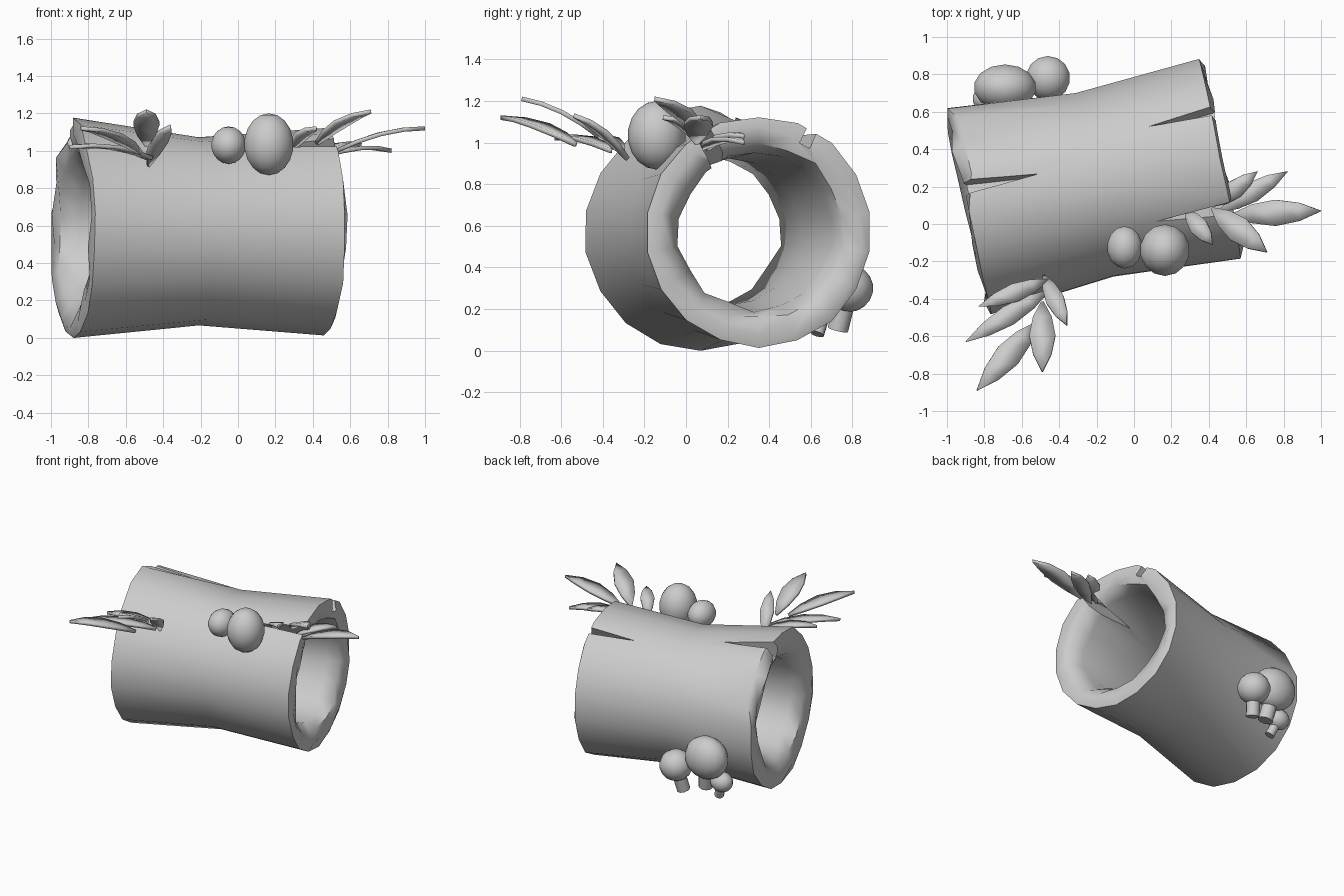
import bpy, bmesh, math, random
from mathutils import Vector, Matrix

random.seed(4)
if "Cube" in bpy.data.objects:
    bpy.data.objects.remove(bpy.data.objects["Cube"])

grey = bpy.data.materials.new("plain_grey")
grey.use_nodes = True
tone = (0.6, 0.6, 0.6, 1)
grey.diffuse_color = tone
grey.node_tree.nodes["Principled BSDF"].inputs["Base Color"].default_value = tone


def make(name, bm, angle=50):
    """Turn a bmesh into a smooth-shaded object."""
    bmesh.ops.recalc_face_normals(bm, faces=bm.faces)
    mesh = bpy.data.meshes.new(name)
    bm.to_mesh(mesh)
    bm.free()
    mesh.materials.append(grey)
    ob = bpy.data.objects.new(name, mesh)
    bpy.context.collection.objects.link(ob)
    smooth(ob, angle)
    return ob


def smooth(ob, angle):
    bpy.ops.object.select_all(action='DESELECT')
    bpy.context.view_layer.objects.active = ob
    ob.select_set(True)
    bpy.ops.object.shade_smooth_by_angle(angle=math.radians(angle))


# Hollow log: closed profile (along the axis, radius) spun around the axis
SIDES, HALF = 18, 0.685
place = Matrix.Translation((-0.21, 0.21, 0.57)) @ Matrix.Rotation(math.radians(11.8), 4, 'Z')
profile = [(-HALF, 0.57), (0, 0.505), (HALF, 0.555), (HALF + 0.015, 0.5), (HALF - 0.01, 0.42),
           (HALF - 0.1, 0.375), (0, 0.35), (0.1 - HALF, 0.365), (0.01 - HALF, 0.42), (-HALF - 0.015, 0.51)]
bm = bmesh.new()
rings = []
for k, (x, r) in enumerate(profile):
    rough = 0.015 if abs(x) > 0.5 and r < 0.54 else 0.004
    ring = []
    for i in range(SIDES):
        degrees = 360 * (i + 0.5) / SIDES
        a = math.radians(degrees)
        rr, xx = (v + random.uniform(-rough, rough) for v in (r, x))
        if k == 0 and 25 < degrees < 75:    # broken-back edge beside the crack
            xx += 0.05
        if k == 0 and 85 < degrees < 115:   # raised lip of the crack
            rr += 0.035
        ring.append(bm.verts.new((xx, rr * math.cos(a), rr * math.sin(a))))
    rings.append(ring)
for k, ring in enumerate(rings):
    following = rings[(k + 1) % len(rings)]
    for i in range(SIDES):
        j = (i + 1) % SIDES
        bm.faces.new((ring[i], ring[j], following[j], following[i]))
bm.transform(place)
log = make("hollow_log", bm)

# Cracks: wedges cut from the ends (end sign, angle round the axis, depth, half width, floor radius)
for end, degrees, depth, half, floor in ((-1, 77, 0.4, 0.045, 0.45), (1, 62, 0.34, 0.03, 0.47),
                                         (1, 120, 0.4, 0.045, 0.25)):
    bm = bmesh.new()
    outline = ((HALF - depth, 0), (HALF + 0.05, -half), (HALF + 0.05, half))
    low, high = ([bm.verts.new((end * x, w, h)) for x, w in outline] for h in (floor, 0.8))
    bm.faces.new(low)
    bm.faces.new(high)
    for i in range(3):
        j = (i + 1) % 3
        bm.faces.new((low[i], low[j], high[j], high[i]))
    bm.transform(place @ Matrix.Rotation(math.radians(degrees - 90), 4, 'X'))
    cutter = make("crack_cutter", bm)
    cutter.hide_render = True
    mod = log.modifiers.new("crack", 'BOOLEAN')
    mod.operation, mod.solver, mod.object = 'DIFFERENCE', 'EXACT', cutter
    bpy.context.view_layer.objects.active = log
    bpy.ops.object.modifier_apply(modifier=mod.name)
    bpy.data.objects.remove(cutter)
smooth(log, 62)


# Mushrooms: rounded cap and a short stem
def mushroom(name, centre, size, foot, stem_r):
    bm = bmesh.new()
    bmesh.ops.create_uvsphere(bm, u_segments=14, v_segments=9, radius=1)
    bm.transform(Matrix.Translation(centre) @ Matrix.Diagonal((*size, 1)))
    make(name + "_cap", bm, 60)
    start, axis = Vector(centre), Vector(foot) - Vector(centre)
    bm = bmesh.new()
    bmesh.ops.create_cone(bm, cap_ends=True, segments=10, radius1=stem_r, radius2=stem_r, depth=axis.length)
    bm.transform(Matrix.Translation(start + axis / 2) @ axis.to_track_quat('Z', 'Y').to_matrix().to_4x4())
    make(name + "_stem", bm, 60)


mushroom("front_large_mushroom", (0.165, -0.14, 1.035), (0.135, 0.14, 0.165), (0.15, -0.05, 0.86), 0.05)
mushroom("front_small_mushroom", (-0.05, -0.125, 1.03), (0.095, 0.115, 0.1), (-0.05, 0.0, 0.92), 0.04)
mushroom("back_large_mushroom", (-0.69, 0.73, 0.4), (0.17, 0.125, 0.16), (-0.65, 0.68, 0.15), 0.055)
mushroom("back_medium_mushroom", (-0.46, 0.78, 0.3), (0.12, 0.12, 0.115), (-0.49, 0.73, 0.1), 0.05)
mushroom("back_small_mushroom", (-0.78, 0.67, 0.21), (0.085, 0.075, 0.075), (-0.73, 0.63, 0.08), 0.035)


# Leaves: thin arched blades from base to tip
def leaf(name, base, tip, width):
    base, tip = Vector(base), Vector(tip)
    side = (tip - base).cross(Vector((0, 0, 1))).normalized()
    bm = bmesh.new()
    previous = None
    for t, w in ((0, 0.1), (0.22, 0.72), (0.48, 1), (0.75, 0.7), (1, 0.03)):
        mid = base.lerp(tip, t) + Vector((0, 0, 0.12 * t * (1 - t)))
        row = [bm.verts.new(mid + side * s * width * w / 2) for s in (-1, 1)]
        if previous:
            bm.faces.new((previous[0], previous[1], row[1], row[0]))
        previous = row
    ob = make(name, bm, 40)
    solid = ob.modifiers.new("thickness", 'SOLIDIFY')
    solid.thickness, solid.offset = 0.022, 0


# Each blade: base, tip, width
clumps = {
    "right_leaf": (
        ((-0.52, -0.53, 0.99), (-0.84, -0.89, 1.12), 0.14), ((-0.49, -0.42, 1.03), (-0.49, -0.79, 1.21), 0.14),
        ((-0.46, -0.36, 0.96), (-0.9, -0.63, 1.02), 0.11), ((-0.46, -0.3, 0.95), (-0.83, -0.44, 1.02), 0.1),
        ((-0.48, -0.28, 0.92), (-0.36, -0.54, 1.13), 0.1)),
    "left_leaf": (
        ((0.53, 0.05, 1.0), (1.0, 0.07, 1.12), 0.14), ((0.42, 0.08, 1.04), (0.71, -0.15, 1.21), 0.14),
        ((0.46, 0.07, 0.97), (0.82, 0.28, 1.0), 0.11), ((0.43, 0.1, 0.97), (0.66, 0.28, 1.03), 0.1),
        ((0.28, 0.07, 1.0), (0.42, -0.11, 1.12), 0.1)),
}
for name, blades in clumps.items():
    for n, blade in enumerate(blades):
        leaf(f"{name}_{n + 1}", *blade)
